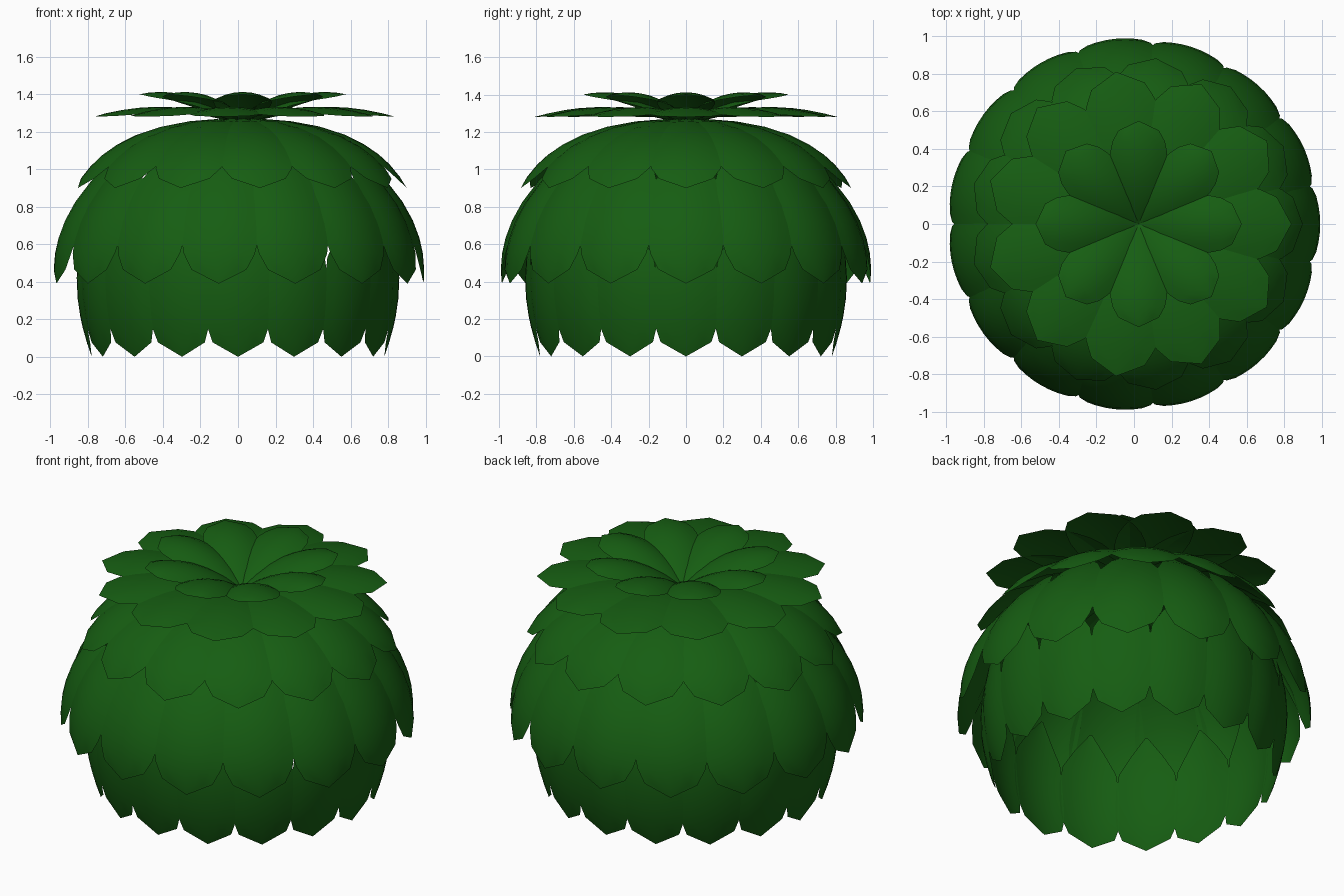
import bpy, math
from mathutils import Vector

if "Cube" in bpy.data.objects:
    bpy.data.objects.remove(bpy.data.objects["Cube"])

green = bpy.data.materials.new("leaf_green")
green.diffuse_color = (0.008, 0.11, 0.006, 1)
green.use_nodes = True
green.node_tree.nodes["Principled BSDF"].inputs["Base Color"].default_value = green.diffuse_color

# leaf outline: (position along the leaf, fraction of half width)
OUTLINE = [(0, 0.04), (0.15, 0.5), (0.3, 0.86), (0.45, 1.0), (0.58, 1.04),
           (0.7, 1.0), (0.8, 0.93), (0.91, 0.72), (1, 0)]
COLS = 6


def bezier(a, b, c, t):
    return a * (1 - t) ** 2 + b * 2 * t * (1 - t) + c * t * t


def leaf_ring(name, count, profile, half, curl, outline=OUTLINE, shift=0.0):
    """Ring of cupped leaves; profile is base, control, tip as (radius, z)."""
    a, b, c = [Vector(p) for p in profile]
    verts, faces = [], []
    for k in range(count):
        ang = 2 * math.pi * k / count
        ca, sa = math.cos(ang), math.sin(ang)
        base = len(verts)
        for t, w in outline:
            p = bezier(a, b, c, t)
            d = ((b - a) * (1 - t) + (c - b) * t).normalized()
            n = Vector((-d.y, d.x))          # outward normal of the profile
            cols = COLS + 1 if w > 0 else 1
            for j in range(cols):
                u = (2 * j / COLS - 1) * w if w > 0 else 0
                q = p - n * curl * u * u
                s = u * half
                verts.append((q.x * ca - s * sa + shift, q.x * sa + s * ca, q.y))
        rows = len(outline)
        for i in range(rows - 1):
            r0 = base + i * (COLS + 1)
            r1 = r0 + COLS + 1
            for j in range(COLS):
                if i == rows - 2:
                    faces.append((r0 + j, r1, r0 + j + 1))
                else:
                    faces.append((r0 + j, r1 + j, r1 + j + 1, r0 + j + 1))
    me = bpy.data.meshes.new(name)
    me.from_pydata(verts, [], faces)
    me.shade_smooth()
    me.materials.append(green)
    ob = bpy.data.objects.new(name, me)
    bpy.context.collection.objects.link(ob)
    return ob


# bottom ring is fuller towards its tips
full = [(0, 0.04), (0.15, 0.55), (0.3, 0.95), (0.45, 1.05), (0.6, 1.07),
        (0.72, 1.05), (0.8, 1.0), (0.91, 0.82), (1, 0)]
leaf_ring("bottom_leaves", 16, [(0.80, 0.74), (0.93, 0.40), (0.78, 0.0)], 0.165, 0.025, full)
leaf_ring("lower_leaves", 15, [(0.55, 1.15), (1.03, 0.81), (0.99, 0.39)], 0.205, 0.04)
leaf_ring("middle_leaves", 13, [(0.10, 1.27), (0.70, 1.25), (0.89, 0.90)], 0.20, 0.035, shift=0.01)
leaf_ring("upper_leaves", 11, [(0.04, 1.25), (0.40, 1.40), (0.82, 1.28)], 0.20, 0.03, shift=0.02)
leaf_ring("crown_leaves", 8, [(0.0, 1.23), (0.28, 1.46), (0.55, 1.40)], 0.15, 0.04, shift=0.025)
